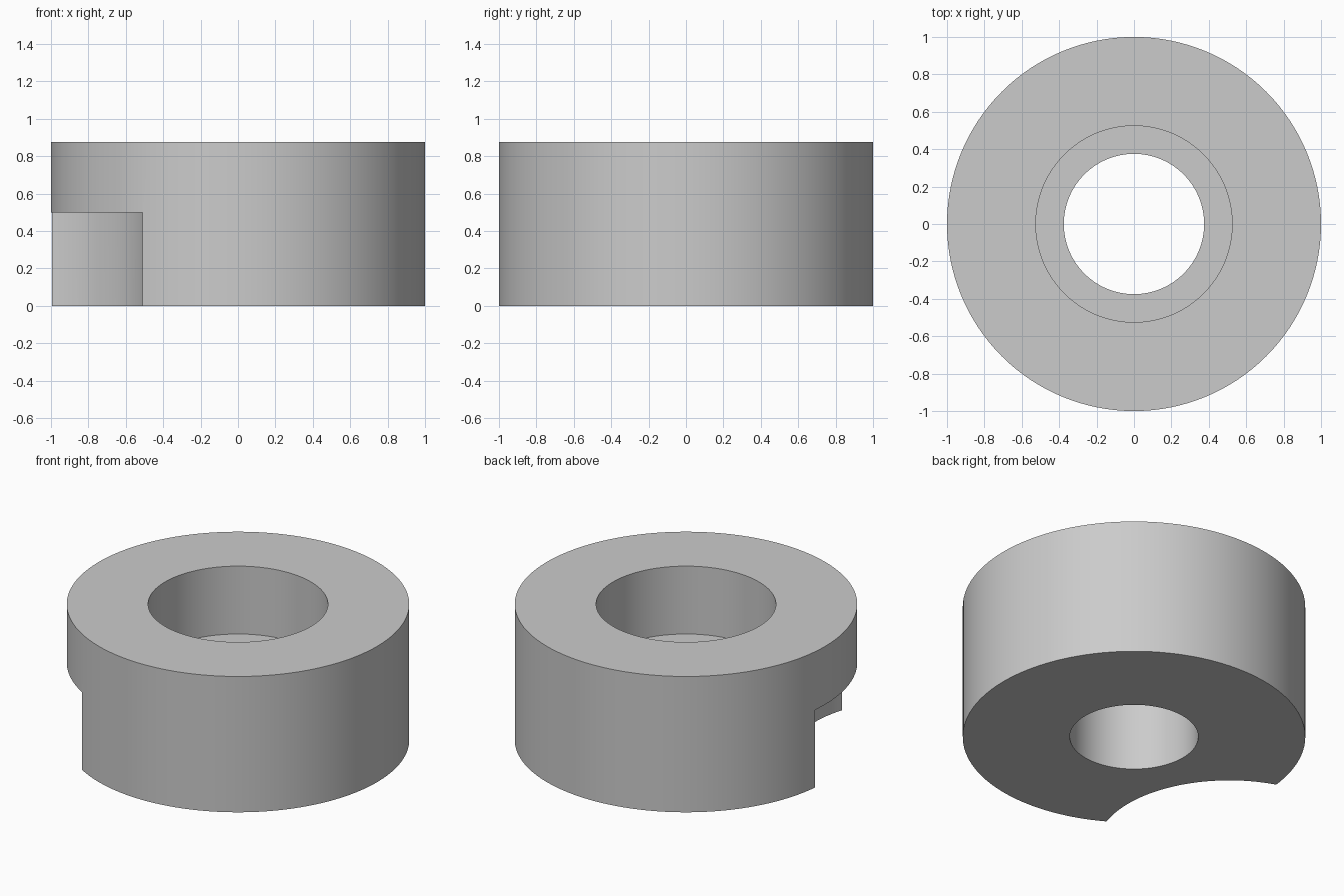
import bpy
import bmesh
from math import cos, sin, tau, radians

old = bpy.data.objects.get("Cube")
if old:
    bpy.data.objects.remove(old, do_unlink=True)

# Material
grey = bpy.data.materials.new("plain grey")
grey.use_nodes = True
colour = (0.6, 0.6, 0.6, 1)
grey.diffuse_color = colour
grey.node_tree.nodes["Principled BSDF"].inputs["Base Color"].default_value = colour

SEGMENTS = 128


def new_object(name, bm):
    bmesh.ops.recalc_face_normals(bm, faces=bm.faces)
    mesh = bpy.data.meshes.new(name)
    bm.to_mesh(mesh)
    bm.free()
    mesh.materials.append(grey)
    obj = bpy.data.objects.new(name, mesh)
    bpy.context.collection.objects.link(obj)
    return obj


# Collar: closed profile turned round the z axis, with bore and counterbore
profile = [(1, 0), (1, 0.875), (0.525, 0.875), (0.525, 0.4375), (0.375, 0.4375), (0.375, 0)]
bm = bmesh.new()
rings = [[bm.verts.new((r * cos(tau * i / SEGMENTS), r * sin(tau * i / SEGMENTS), z))
          for i in range(SEGMENTS)] for r, z in profile]
for k, ring in enumerate(rings):
    above = rings[(k + 1) % len(rings)]
    for i in range(SEGMENTS):
        j = (i + 1) % SEGMENTS
        bm.faces.new((ring[i], ring[j], above[j], above[i]))
collar = new_object("collar", bm)

# Round notch cutter for the lower half of the side
bm = bmesh.new()
bmesh.ops.create_cone(bm, cap_ends=True, segments=SEGMENTS, radius1=0.775, radius2=0.775, depth=1)
notch_cutter = new_object("notch_cutter", bm)
notch_cutter.location = (-1.25, -0.625, 0)
notch_cutter.hide_render = True
notch_cutter.hide_viewport = True

# Cut the notch and bake the result
cut = collar.modifiers.new("notch", 'BOOLEAN')
cut.operation = 'DIFFERENCE'
cut.solver = 'EXACT'
cut.object = notch_cutter
bpy.context.view_layer.update()
bpy.ops.object.select_all(action='DESELECT')
collar.select_set(True)
bpy.context.view_layer.objects.active = collar
bpy.ops.object.modifier_apply(modifier="notch")
bpy.data.objects.remove(notch_cutter, do_unlink=True)

# Smooth walls with crisp rims
bpy.ops.object.shade_smooth_by_angle(angle=radians(30))
